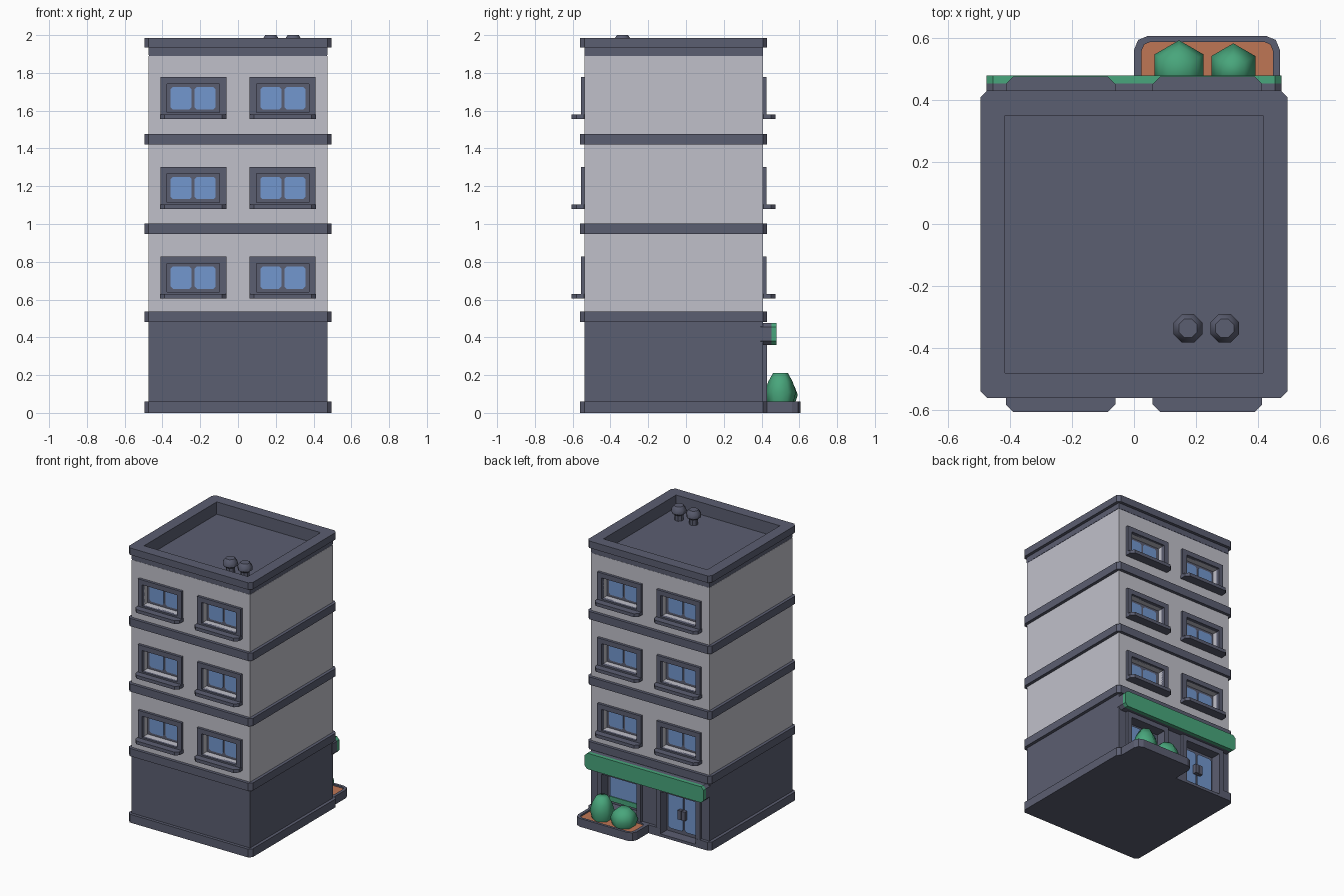
import bpy, bmesh, math
from mathutils import Vector

if "Cube" in bpy.data.objects:
    bpy.data.objects.remove(bpy.data.objects["Cube"])

CY = -0.065          # y of the tower's centre line
BACK = CY + 0.47     # back wall plane


def material(name, rgb):
    m = bpy.data.materials.new(name)
    m.diffuse_color = (*rgb, 1)
    m.use_nodes = True
    m.node_tree.nodes["Principled BSDF"].inputs["Base Color"].default_value = m.diffuse_color
    return m


SLATE = material("slate", (0.105, 0.112, 0.165))
WALL = material("pale_wall", (0.53, 0.53, 0.59))
GLASS = material("blue_glass", (0.17, 0.31, 0.62))
GREEN = material("green", (0.065, 0.38, 0.20))
SOIL = material("terracotta_soil", (0.52, 0.18, 0.09))


def make(name, bm, mat, loc=(0, 0, 0)):
    bmesh.ops.recalc_face_normals(bm, faces=bm.faces)
    me = bpy.data.meshes.new(name)
    bm.to_mesh(me)
    bm.free()
    ob = bpy.data.objects.new(name, me)
    ob.location = loc
    bpy.context.collection.objects.link(ob)
    if mat:
        me.materials.append(mat)
    return ob


def rrect(x0, x1, y0, y1, r=0, n=1):
    """Rectangle outline with corners cut by n segments."""
    if r == 0:
        return [(x0, y0), (x1, y0), (x1, y1), (x0, y1)]
    pts = []
    for k, (cx, cy) in enumerate([(x1 - r, y1 - r), (x0 + r, y1 - r), (x0 + r, y0 + r), (x1 - r, y0 + r)]):
        for i in range(n + 1):
            a = (k + i / n) * math.pi / 2
            pts.append((cx + r * math.cos(a), cy + r * math.sin(a)))
    return pts


def prism(bm, pts, a, b, axis="z"):
    """Extrude an outline from a to b, along z (plan) or y (elevation)."""
    f = (lambda p, t: (p[0], p[1], t)) if axis == "z" else (lambda p, t: (p[0], t, p[1]))
    lo = [bm.verts.new(f(p, a)) for p in pts]
    hi = [bm.verts.new(f(p, b)) for p in pts]
    bm.faces.new(lo)
    bm.faces.new(hi)
    for i in range(len(pts)):
        j = (i + 1) % len(pts)
        bm.faces.new((lo[i], lo[j], hi[j], hi[i]))


def box(bm, x0, x1, y0, y1, z0, z1):
    prism(bm, rrect(x0, x1, y0, y1), z0, z1)


def frame(bm, x0, x1, z0, z1, t, y0, y1, bottom=True):
    """Upright rectangular frame of four (or three) bars."""
    box(bm, x0, x0 + t, y0, y1, z0, z1)
    box(bm, x1 - t, x1, y0, y1, z0, z1)
    box(bm, x0 + t, x1 - t, y0, y1, z1 - t, z1)
    if bottom:
        box(bm, x0 + t, x1 - t, y0, y1, z0, z0 + t)


def lathe(name, x, y, profile, n, phase, mat, angle):
    bm = bmesh.new()
    rings = [[bm.verts.new((r * math.cos(phase + i * math.tau / n), r * math.sin(phase + i * math.tau / n), z))
              for i in range(n)] for r, z in profile]
    for p, q in zip(rings, rings[1:]):
        for i in range(n):
            j = (i + 1) % n
            bm.faces.new((p[i], p[j], q[j], q[i]))
    bm.faces.new(rings[0])
    bm.faces.new(rings[-1])
    ob = make(name, bm, mat, (x, y, 0))
    bpy.ops.object.select_all(action="DESELECT")
    ob.select_set(True)
    bpy.context.view_layer.objects.active = ob
    bpy.ops.object.shade_smooth_by_angle(angle=math.radians(angle))


def cutter(name, boxes, loc=(0, 0, 0)):
    bm = bmesh.new()
    for b in boxes:
        box(bm, *b)
    ob = make(name, bm, None, loc)
    ob.hide_render = True
    ob.display_type = "WIRE"
    return ob


def cut(ob, tool):
    m = ob.modifiers.new("cut", "BOOLEAN")
    m.operation = "DIFFERENCE"
    m.solver = "EXACT"
    m.object = tool


def mirror(ob):
    m = ob.modifiers.new("mirror", "MIRROR")
    m.use_axis = (True, True, False)
    m.use_mirror_merge = False
    return ob


def slab(name, half, z0, z1, mat, chamfer=0):
    bm = bmesh.new()
    prism(bm, rrect(-half, half, -half, half, chamfer), z0, z1)
    return make(name, bm, mat, (0, CY, 0))


# Tower body, plinth and floor bands
upper = slab("upper_walls", 0.473, 0.51, 1.89, WALL)
ground = slab("ground_floor", 0.473, 0.03, 0.51, SLATE)
plinth = slab("plinth", 0.495, 0, 0.06, SLATE, 0.022)
for i, z in enumerate((0.48, 0.947, 1.42)):
    slab(f"floor_band_{i + 1}", 0.495, z, z + 0.056, SLATE, 0.022)

# Parapet with the sunken roof
well = cutter("roof_well_cutter", [(-0.415, 0.415, -0.415, 0.415, 1.8, 2.1)], (0, CY, 0))
cut(slab("parapet", 0.495, 1.935, 1.985, SLATE, 0.022), well)
cut(slab("parapet_base", 0.4735, 1.895, 1.936, SLATE), well)
slab("roof_floor", 0.472, 1.885, 1.896, SLATE)

# Upper windows: modelled for one quarter, mirrored to both sides and faces
LEVELS = (0.605, 1.08, 1.555)
frames, sills, sashes, panes = (bmesh.new() for _ in range(4))
holes = []
for z in LEVELS:
    frame(frames, 0.062, 0.411, z, z + 0.222, 0.035, 0.465, 0.492)
    prism(sills, rrect(0.06, 0.413, 0.45, 0.54, 0.024), z, z + 0.024)
    holes.append((0.097, 0.376, 0.42, 0.6, z + 0.035, z + 0.187))
    box(sashes, 0.097, 0.376, 0.415, 0.43, z + 0.035, z + 0.187)
    for x in (0.118, 0.245):
        prism(panes, rrect(x, x + 0.112, z + 0.052, z + 0.17, 0.012), 0.425, 0.434, "y")
cut(upper, mirror(cutter("window_cutter", holes, (0, CY, 0))))
for name, bm, mat in (("window_frames", frames, SLATE), ("window_sills", sills, SLATE),
                      ("window_sashes", sashes, SLATE), ("window_panes", panes, GLASS)):
    mirror(make(name, bm, mat, (0, CY, 0)))

# Shop front on the back: recesses for the display window and the doors
recess = cutter("shop_cutter", [(0.097, 0.376, BACK - 0.05, 0.6, 0.095, 0.325),
                                (-0.376, -0.097, BACK - 0.05, 0.6, 0.02, 0.325)])
cut(ground, recess)
cut(plinth, recess)
bm = bmesh.new()
frame(bm, 0.062, 0.411, 0.06, 0.36, 0.035, BACK - 0.005, BACK + 0.024)
frame(bm, -0.411, -0.062, 0.06, 0.36, 0.035, BACK - 0.005, BACK + 0.024, False)
make("shop_frames", bm, SLATE)

bm = bmesh.new()
prism(bm, rrect(0.115, 0.355, 0.115, 0.31, 0.015), BACK - 0.052, BACK - 0.042, "y")
for x in (-0.362, -0.229):
    prism(bm, rrect(x, x + 0.118, 0.045, 0.305, 0.012), BACK - 0.052, BACK - 0.042, "y")
make("shop_glass", bm, GLASS)

bm = bmesh.new()
prism(bm, rrect(0.115, 0.355, 0.115, 0.15), BACK - 0.044, BACK - 0.036, "y")
make("window_green_strip", bm, GREEN)

bm = bmesh.new()
for x in (-0.264, -0.232):
    box(bm, x, x + 0.026, BACK - 0.05, BACK - 0.015, 0.14, 0.205)
make("door_handles", bm, SLATE)

# Sign board: dark backing and green fascia
for name, y0, y1, mat in (("sign_backing", BACK - 0.01, 0.452, SLATE), ("sign_fascia", 0.452, 0.479, GREEN)):
    bm = bmesh.new()
    prism(bm, rrect(-0.475, 0.475, 0.36, 0.475, 0.02), y0, y1, "y")
    make(name, bm, mat)

# Planter with soil and two bushes
bm = bmesh.new()
prism(bm, rrect(0, 0.47, 0.35, 0.606, 0.045, 2), 0, 0.06)
planter = make("planter", bm, SLATE)
bm = bmesh.new()
prism(bm, rrect(0.024, 0.448, 0.431, 0.587, 0.03, 2), 0.045, 0.12)
tool = make("planter_cutter", bm, None)
tool.hide_render = True
cut(planter, tool)
bm = bmesh.new()
prism(bm, rrect(0.024, 0.448, 0.431, 0.587, 0.03, 2), 0.04, 0.049)
make("planter_soil", bm, SOIL)
lathe("round_bush", 0.145, 0.50, [(0.075, 0.045), (0.092, 0.095), (0.075, 0.14), (0.04, 0.17)], 6, math.pi / 2, GREEN, 70)
lathe("tall_bush", 0.32, 0.50, [(0.066, 0.045), (0.082, 0.11), (0.065, 0.165), (0.04, 0.21)], 6, math.pi / 2, GREEN, 70)

# Roof vents
for i, x in enumerate((0.174, 0.292)):
    lathe(f"roof_vent_{i + 1}", x, -0.336,
          [(0.03, 1.89), (0.03, 1.935), (0.05, 1.95), (0.05, 1.975), (0.032, 2.0)], 8, math.pi / 8, SLATE, 40)
